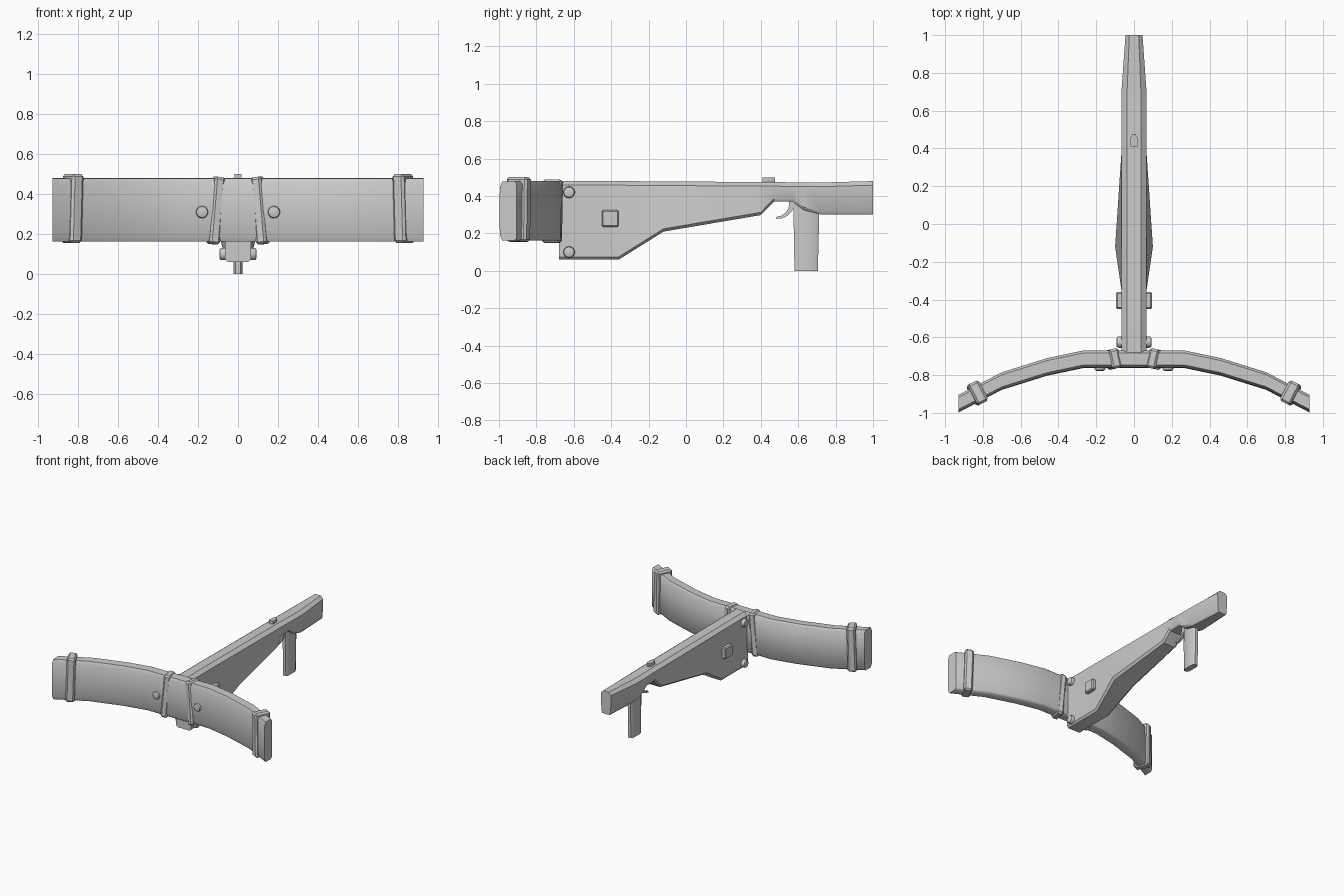
import bpy, bmesh
from math import radians, pi, cos, sin
from mathutils import Vector

if "Cube" in bpy.data.objects:
    bpy.data.objects.remove(bpy.data.objects["Cube"])


def finish(name, bm, angle=35):
    bmesh.ops.recalc_face_normals(bm, faces=bm.faces)
    me = bpy.data.meshes.new(name)
    bm.to_mesh(me)
    bm.free()
    ob = bpy.data.objects.new(name, me)
    bpy.context.collection.objects.link(ob)
    bpy.ops.object.select_all(action='DESELECT')
    bpy.context.view_layer.objects.active = ob
    ob.select_set(True)
    bpy.ops.object.shade_smooth_by_angle(angle=radians(angle))
    return ob


def loft(name, rings, angle=35):
    bm = bmesh.new()
    rows = [[bm.verts.new(p) for p in r] for r in rings]
    n = len(rows[0])
    for a, b in zip(rows, rows[1:]):
        for i in range(n):
            bm.faces.new((a[i], a[(i + 1) % n], b[(i + 1) % n], b[i]))
    bm.faces.new(rows[0])
    bm.faces.new(rows[-1])
    return finish(name, bm, angle)


def box(name, loc, size, rot=(0, 0, 0), bevel=0.0):
    bm = bmesh.new()
    bmesh.ops.create_cube(bm, size=1)
    bmesh.ops.scale(bm, vec=size, verts=bm.verts)
    if bevel:
        bmesh.ops.bevel(bm, geom=bm.edges[:], offset=bevel, segments=1, affect='EDGES')
    ob = finish(name, bm)
    ob.location, ob.rotation_euler = loc, rot
    return ob


def bolt(name, loc, axis, r=0.031, depth=0.06):
    # round head, slightly domed
    bm = bmesh.new()
    bmesh.ops.create_cone(bm, cap_ends=True, segments=14, radius1=r, radius2=r, depth=depth)
    top = [e for e in bm.edges if all(v.co.z > 0 for v in e.verts)]
    bmesh.ops.bevel(bm, geom=top, offset=0.012, segments=2, affect='EDGES', profile=0.5)
    ob = finish(name, bm)
    ob.location = loc
    ob.rotation_euler = Vector(axis).to_track_quat('Z', 'Y').to_euler()
    return ob


# stock: y, top z, bottom z, half width at top, half width at bottom
stations = [(-0.68, .48, .06, .065, .065), (-0.36, .48, .06, .065, .065),
            (-0.12, .478, .21, .065, .10), (0.40, .475, .298, .065, .065),
            (0.47, .475, .37, .065, .06), (0.57, .473, .37, .065, .06),
            (0.63, .472, .325, .065, .06), (0.72, .472, .302, .065, .06),
            (1.0, .48, .30, .045, .04)]
rings = []
for y, zt, zb, wt, wb in stations:
    half = [(wt * .55, zt), (wt, zt - .022), (wb, zb + .015), (wb * .8, zb)]
    rings.append([(x, y, z) for x, z in half] + [(-x, y, z) for x, z in reversed(half)])
loft("stock", rings)

# bow limb: one swept rounded slab, mirrored along x
path = [(0, -.715), (.27, -.715), (.46, -.755), (.70, -.83), (.93, -.95)]
path = [(-x, y) for x, y in reversed(path[1:])] + path
section = [(-.032, .162), (-.045, .19), (-.048, .32), (-.045, .45), (-.032, .478),
           (.032, .48), (.045, .465), (.045, .175), (.032, .162)]
loft("bow_limb", [[(x, y + d, z) for d, z in section] for x, y in path], 50)

# grip
grip = [(0.0, .58, .705), (.29, .575, .712), (.37, .575, .712)]
rings = []
for z, y0, y1 in grip:
    rings.append([(-.012, y0, z), (.012, y0, z), (.023, y0 + .02, z), (.023, y1 - .02, z),
                  (.012, y1, z), (-.012, y1, z), (-.023, y1 - .02, z), (-.023, y0 + .02, z)])
loft("grip", rings)

# trigger: curved tapering hook
rings = []
for i in range(6):
    t = i / 5
    a = -t * radians(95)
    w = .022 * (1 - t) + .006
    cy, cz = .49, .37
    ro, ri = .088 + .004, .088 - w
    rings.append([(x, cy + r * cos(a), cz + r * sin(a))
                  for x, r in ((-.01, ri), (.01, ri), (.01, ro), (-.01, ro))])
loft("trigger", rings)

# sight nub on the top of the stock
loft("sight", [[(x, y, z) for x, y in ((-.018, .41), (.018, .41), (.018, .455),
                                       (.009, .476), (-.009, .476), (-.018, .455))]
               for z in (.46, .50)])

# bindings and fasteners on both sides
for s, side in ((1, "right"), (-1, "left")):
    box("inner_binding_" + side, (s * .112, -.715, .318), (.055, .105, .338),
        (0, -s * .085, -s * .22), .012)
    box("outer_binding_" + side, (s * .83, -.895, .328), (.065, .122, .345),
        (0, -s * .03, -s * .48), .012)
    for z, where in ((.42, "upper"), (.10, "lower")):
        bolt(f"{where}_bolt_{side}", (s * .063, -.625, z), (s, 0, 0))
    box("square_stud_" + side, (s * .07, -.405, .28), (.05, .09, .09), bevel=.007)
    bolt("limb_bolt_" + side, (s * .18, -.747, .31), (0, -1, 0))
